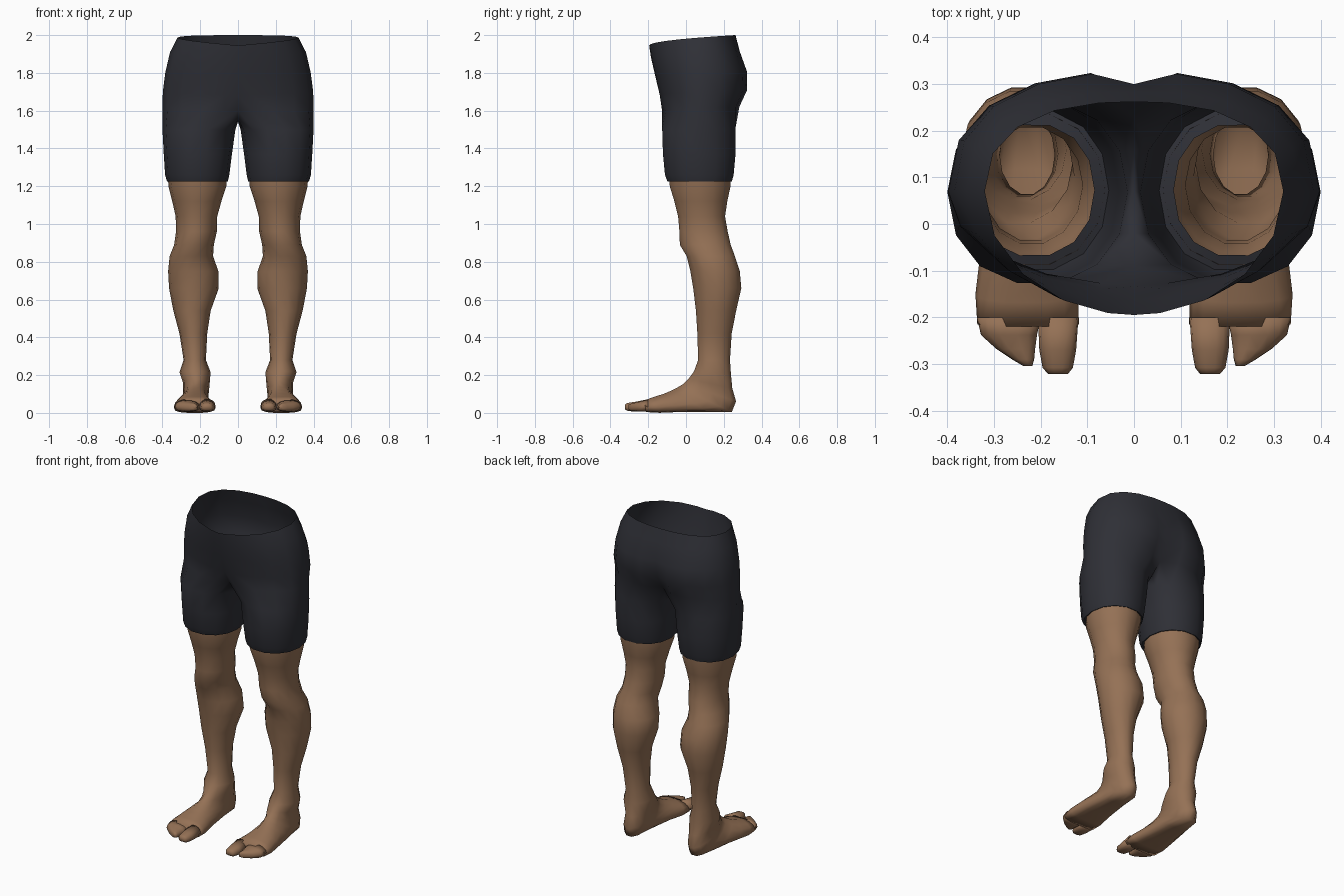
import bpy, bmesh, math

if "Cube" in bpy.data.objects:
    bpy.data.objects.remove(bpy.data.objects["Cube"])


def material(name, color):
    m = bpy.data.materials.new(name)
    m.diffuse_color = (*color, 1)
    m.use_nodes = True
    m.node_tree.nodes["Principled BSDF"].inputs["Base Color"].default_value = m.diffuse_color
    return m


SKIN = material("tan skin", (0.30, 0.166, 0.092))
CLOTH = material("charcoal cloth", (0.028, 0.029, 0.037))


def power(v, n):
    return math.copysign(abs(v) ** (2 / n), v)


def ring(x0, x1, yf, zf, yb, zb, n=2.0, bias=1.0, angles=None):
    """Rounded section running from a front point to a back point; angle 0 is the outer side."""
    angles = angles or [i * 360 / 14 for i in range(14)]
    pts = []
    for a in map(math.radians, angles):
        t = ((1 + power(math.sin(a), n)) / 2) ** bias
        x = (x0 + x1) / 2 + (x1 - x0) / 2 * power(math.cos(a), n)
        pts.append((x, yf + (yb - yf) * t, zf + (zb - zf) * t))
    return pts


def bridge(bm, a, b, closed=True):
    for i in range(len(a) if closed else len(a) - 1):
        j = (i + 1) % len(a)
        bm.faces.new((a[i], a[j], b[j], b[i]))


def finish(bm, name, mat):
    bmesh.ops.recalc_face_normals(bm, faces=bm.faces)
    me = bpy.data.meshes.new(name)
    bm.to_mesh(me)
    bm.free()
    ob = bpy.data.objects.new(name, me)
    bpy.context.collection.objects.link(ob)
    me.materials.append(mat)
    for p in me.polygons:
        p.use_smooth = True
    mod = ob.modifiers.new("mirror", "MIRROR")
    mod.use_clip = True
    mod.merge_threshold = 0.0005
    return ob


def loft(name, rings, mat, cap_start=False):
    bm = bmesh.new()
    loops = [[bm.verts.new(p) for p in r] for r in rings]
    for a, b in zip(loops, loops[1:]):
        bridge(bm, a, b)
    bm.faces.new(loops[-1])
    if cap_start:
        bm.faces.new(loops[0])
    return finish(bm, name, mat)


# Leg: inner x, outer x, front y, back y, height
leg = [
    (.062, .372, -.092, .240, 1.26), (.062, .368, -.090, .240, 1.20),
    (.088, .348, -.065, .222, 1.12), (.110, .330, -.045, .210, 1.04),
    (.112, .328, -.038, .224, .96), (.128, .338, -.036, .240, .89),
    (.132, .362, .000, .262, .83), (.104, .370, .020, .288, .75),
    (.102, .365, .035, .296, .66), (.145, .342, .050, .268, .54),
    (.163, .310, .058, .244, .42), (.170, .288, .062, .235, .28),
]
# Foot: inner x, outer x, front y and z, back y and z, squareness, bias to the sole
foot = [
    (.145, .310, .040, .220, .240, .210, 2, 1),
    (.150, .290, .010, .180, .248, .130, 2, 1),
    (.155, .290, -.020, .155, .268, .060, 2, .9),
    (.155, .295, -.050, .140, .245, .004, 2.3, .8),
    (.150, .310, -.080, .125, .120, .004, 2.6, .7),
    (.135, .330, -.120, .108, -.040, .004, 2.8, .6),
    (.120, .340, -.170, .090, -.140, .000, 3, .6),
    (.118, .336, -.220, .070, -.212, .004, 3, .65),
]
loft("leg_and_foot",
     [ring(a, b, f, z, k, z) for a, b, f, k, z in leg] + [ring(*r) for r in foot], SKIN)

# Toes: inner x, outer x, y, top z, bottom z
toes = {
    "big_toe": [(.119, .206, -.20, .074, .006), (.124, .203, -.27, .060, .006),
                (.131, .196, -.308, .054, .010), (.142, .184, -.322, .046, .018)],
    "small_toes": [(.200, .337, -.20, .072, .006), (.208, .328, -.238, .062, .006),
                   (.212, .295, -.268, .055, .008), (.214, .262, -.290, .050, .011),
                   (.218, .238, -.304, .044, .018)],
}
for name, rows in toes.items():
    loft(name, [ring(a, b, y, zt, y, zb, 2.6, .8) for a, b, y, zt, zb in rows], SKIN, True)

# Shorts, hip part: half width, front z, back z, front y, back y, front and back centre dents
hips = [
    (.320, 1.945, 2.00, -.195, .262, 0, 0),
    (.360, 1.88, 1.92, -.185, .285, 0, -.002),
    (.385, 1.78, 1.81, -.162, .325, 0, -.025),
    (.398, 1.68, 1.71, -.142, .327, .008, -.042),
    (.400, 1.60, 1.62, -.130, .285, .04, -.055),
]
ARC = [-90, -80, -62, -42, -21, 0, 21, 42, 62, 80, 90]
bm = bmesh.new()
prev = None
for w, zf, zb, yf, yb, df, db in hips:
    arc = []
    for a in map(math.radians, ARC):
        s = power(math.sin(a), 2.0 if a < 0 else 2.4)
        x = w * power(math.cos(a), 2.0 if a < 0 else 2.4)
        mid = .07
        y = mid + s * ((yb - mid) if s > 0 else (mid - yf))
        t = max(0, (y - yf) / (yb - yf))
        if abs(x) < 1e-4:
            x, y = 0, y + (db if s > 0 else df)
        arc.append(bm.verts.new((x, y, zf + (zb - zf) * t ** .5)))
    if prev:
        bridge(bm, prev, arc, False)
    prev = arc

# Shorts, crotch saddle closing the hip arc into a leg loop
prev = prev + [bm.verts.new((0, y, z)) for y, z in ((.16, 1.56), (.07, 1.54), (-.02, 1.555))]

# Shorts, leg sleeves ending in a hem turned inward
LOOP = [-130 + 26 * i for i in range(11)] + [155, 180, 205]
for x0, x1, yf, yb, z in [
    (.014, .400, -.130, .266, 1.50), (.032, .393, -.126, .266, 1.37),
    (.046, .386, -.115, .256, 1.26), (.054, .376, -.102, .246, 1.225),
    (.085, .345, -.070, .215, 1.235),
]:
    loop = [bm.verts.new(p) for p in ring(x0, x1, yf, z, yb, z, 2.15, 1, LOOP)]
    bridge(bm, prev, loop)
    prev = loop
shorts = finish(bm, "shorts", CLOTH)

# Keep the hem fold crisp
bpy.context.view_layer.objects.active = shorts
shorts.select_set(True)
bpy.ops.object.shade_smooth_by_angle(angle=math.radians(60))
